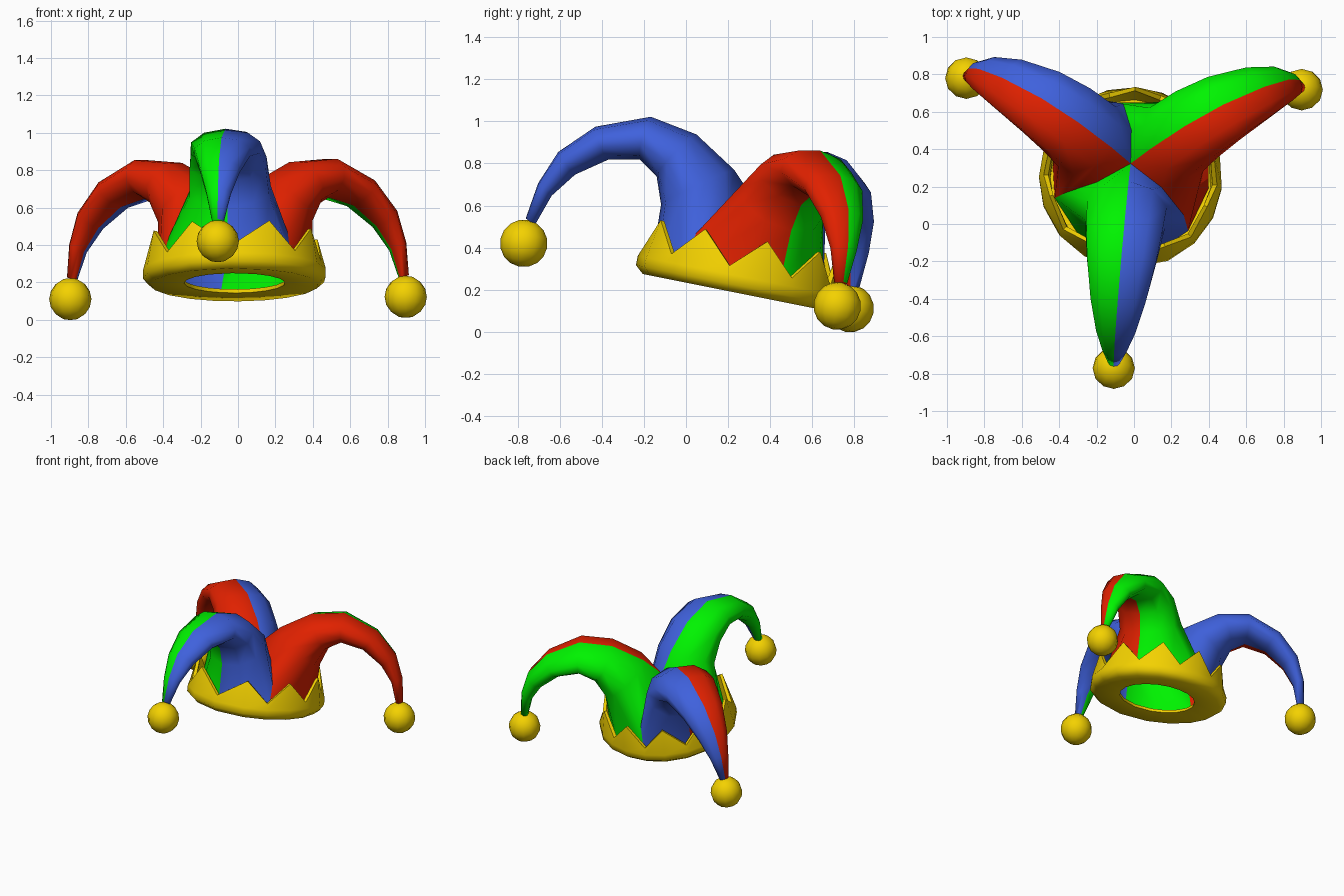
import bpy, bmesh, math
from mathutils import Vector, Matrix

if "Cube" in bpy.data.objects:
    bpy.data.objects.remove(bpy.data.objects["Cube"])

# Hat frame: tilted back about x, placed at the centre of the band's underside
TILT = Matrix.Translation((-0.018, 0.235, 0.187)) @ Matrix.Rotation(math.radians(-11.3), 4, 'X')


def material(name, rgb):
    m = bpy.data.materials.new(name)
    m.diffuse_color = (*rgb, 1)
    m.use_nodes = True
    m.node_tree.nodes["Principled BSDF"].inputs["Base Color"].default_value = m.diffuse_color
    return m


RED = material("red", (0.75, 0.015, 0.0))
GREEN = material("green", (0.0, 0.9, 0.0))
BLUE = material("blue", (0.05, 0.12, 0.72))
GOLD = material("gold", (0.9, 0.64, 0.0))


def polar(r, deg, h):
    a = math.radians(deg)
    return Vector((r * math.cos(a), r * math.sin(a), h))


def finish(name, bm, mats, angle):
    bmesh.ops.recalc_face_normals(bm, faces=bm.faces)
    bm.transform(TILT)
    me = bpy.data.meshes.new(name)
    bm.to_mesh(me)
    bm.free()
    for m in mats:
        me.materials.append(m)
    ob = bpy.data.objects.new(name, me)
    bpy.context.collection.objects.link(ob)
    bpy.ops.object.select_all(action='DESELECT')
    bpy.context.view_layer.objects.active = ob
    ob.select_set(True)
    bpy.ops.object.shade_smooth_by_angle(angle=math.radians(angle))
    return ob


# Zigzag band: a closed profile swept round, its top alternating tip and valley
def make_band():
    bm = bmesh.new()
    tips = [-27, 27, 67, 106, 145, 180, 215, 254, 291, 333]
    angles = []
    for a, b in zip(tips, tips[1:]):
        angles += [(a, True), ((a + b) / 2, False)]
    rings = []
    for a, tip in angles:
        top = [(0.455, 0.268), (0.435, 0.265)] if tip else [(0.465, 0.12), (0.44, 0.12)]
        prof = [(0.27, 0.01), (0.45, 0.0), (0.49, 0.035), (0.49, 0.08)] + top + [(0.43, 0.04), (0.27, 0.03)]
        rings.append([bm.verts.new(polar(r, 267 + a, h)) for r, h in prof])
    for i, ring in enumerate(rings):
        nxt = rings[(i + 1) % len(rings)]
        n = len(ring)
        for j in range(n):
            k = (j + 1) % n
            bm.faces.new((ring[j], ring[k], nxt[k], nxt[j]))
    finish("zigzag_band", bm, [GOLD], 60)


# Arm sections: lower (r, h), upper (r, h), half width
SECTIONS = [
    ((0.43, 0.34), (0.12, 0.57), 0.225),
    ((0.477, 0.467), (0.33, 0.70), 0.215),
    ((0.57, 0.53), (0.56, 0.74), 0.195),
    ((0.72, 0.50), (0.81, 0.642), 0.155),
    ((0.86, 0.40), (0.96, 0.49), 0.11),
    ((0.95, 0.28), (1.025, 0.325), 0.068),
    ((1.0, 0.13), (1.05, 0.15), 0.032),
]


# Half of the base opening: outer wall, then up the valley seam to the crown.
# The seam swings from its even 60 degree place to its own angle at the band.
def half_base(deg, even, seam):
    def swing(t):
        return even + (seam - even) * t
    return [polar(0.42, deg, 0.05), polar(0.42, (deg + seam) / 2, 0.05), polar(0.42, seam, 0.05),
            polar(0.37, swing(0.7), 0.24), polar(0.2, swing(0.15), 0.37), Vector((0, 0, 0.45))]


def make_arm(name, deg, even, seams, minus_mat, plus_mat):
    bm = bmesh.new()
    out = polar(1, deg, 0)
    side = Vector((-out.y, out.x, 0))
    rings = [half_base(deg, even + 60, seams[1]) + half_base(deg, even - 60, seams[0])[4:0:-1]]
    for lo, hi, w in SECTIONS:
        lo = out * lo[0] + Vector((0, 0, lo[1]))
        hi = out * hi[0] + Vector((0, 0, hi[1]))
        ring = []
        for j in range(10):
            t = math.radians(36 * j)
            ring.append((lo + hi) / 2 + (lo - hi) / 2 * math.cos(t) + side * w * math.sin(t))
        rings.append(ring)
    rings = [[bm.verts.new(p) for p in ring] for ring in rings]
    for a, b in zip(rings, rings[1:]):
        for j in range(10):
            k = (j + 1) % 10
            f = bm.faces.new((a[j], a[k], b[k], b[j]))
            f.material_index = 1 if j < 5 else 0
    bm.faces.new(rings[-1])
    finish(name, bm, [minus_mat, plus_mat], 80)


# Bell at the end of an arm
def make_bell(name, deg):
    bm = bmesh.new()
    bmesh.ops.create_uvsphere(bm, u_segments=12, v_segments=8, radius=0.113,
                              matrix=Matrix.Translation(polar(1.036, deg, 0.032)))
    finish(name, bm, [GOLD], 60)


make_band()
for part, deg, even, seams, minus, plus in (
        ("front", 265, 267, (195, 317), GREEN, BLUE),
        ("right", 28, 27, (-43, 100), RED, GREEN),
        ("left", 148, 147, (100, 195), BLUE, RED)):
    make_arm(part + "_arm", deg, even, seams, minus, plus)
    make_bell(part + "_bell", deg)
